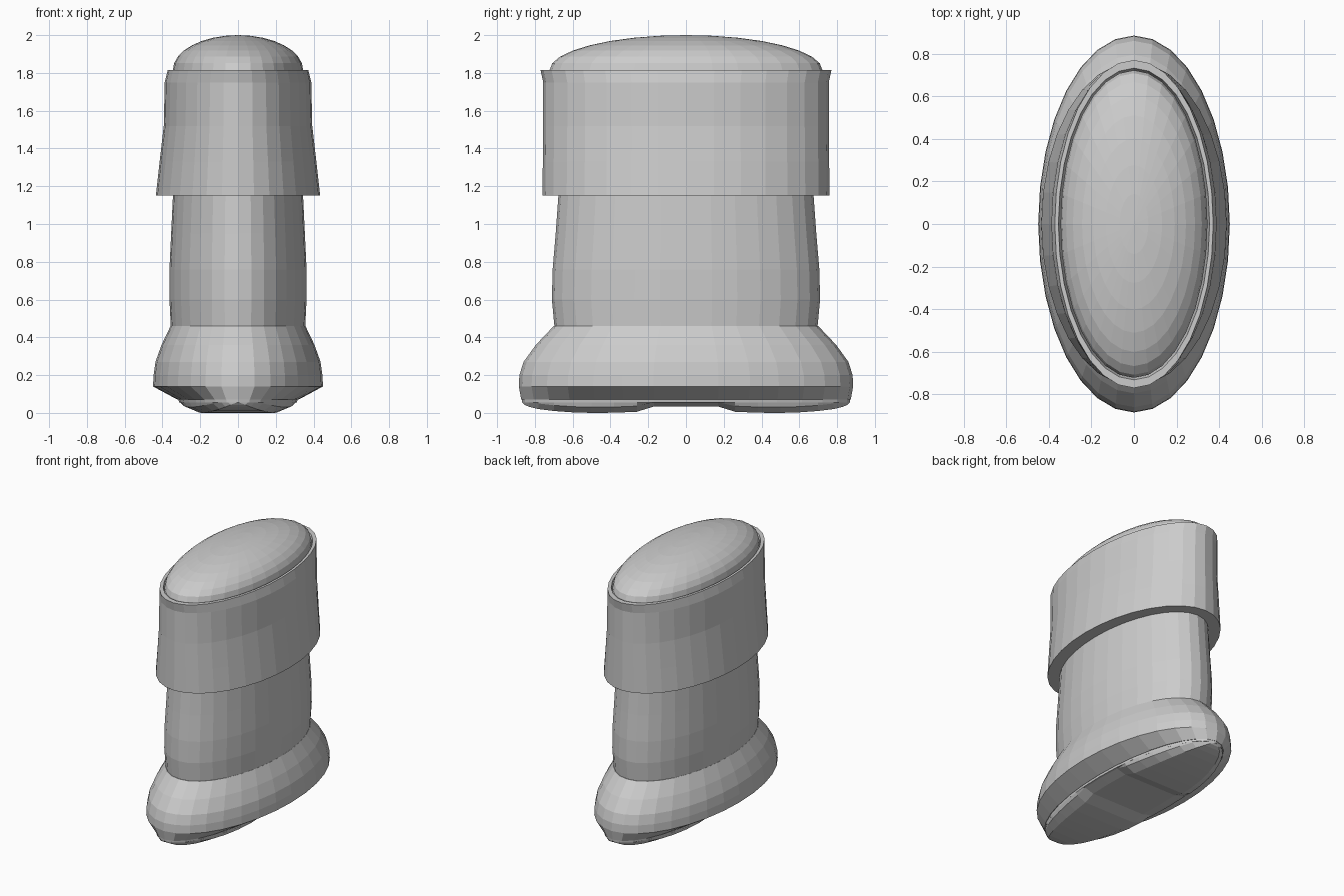
import bpy, bmesh
from math import sin, cos, pi, sqrt

if "Cube" in bpy.data.objects:
    bpy.data.objects.remove(bpy.data.objects["Cube"])

SEG = 32


def finish(bm, name):
    bmesh.ops.remove_doubles(bm, verts=bm.verts, dist=0.0005)
    bmesh.ops.recalc_face_normals(bm, faces=bm.faces)
    me = bpy.data.meshes.new(name)
    bm.to_mesh(me)
    bm.free()
    ob = bpy.data.objects.new(name, me)
    bpy.context.collection.objects.link(ob)
    return ob


def loft(name, rings, cap=True, closed=False):
    """Skin elliptical rings given as (z, x radius, y radius)."""
    bm = bmesh.new()
    loops = []
    for z, rx, ry in rings:
        loops.append([bm.verts.new((rx * cos(2 * pi * i / SEG), ry * sin(2 * pi * i / SEG), z))
                      for i in range(SEG)])
    pairs = list(zip(loops, loops[1:]))
    if closed:
        pairs.append((loops[-1], loops[0]))
    for a, b in pairs:
        for i in range(SEG):
            j = (i + 1) % SEG
            bm.faces.new((a[i], a[j], b[j], b[i]))
    if cap and not closed:
        bm.faces.new(loops[0])
        bm.faces.new(loops[-1])
    return finish(bm, name)


# central column
loft("column", [(0.44, .355, .695), (0.6, .363, .71), (0.76, .363, .706),
                (0.95, .354, .69), (1.16, .344, .675)])

# flared foot
loft("foot", [(0.07, .32, .872), (0.14, .45, .885), (0.20, .447, .882), (0.27, .437, .86),
              (0.36, .405, .795), (0.46, .357, .70)])

# wide upper sleeve with a shallow groove inside the rim
loft("sleeve", [(1.15, .435, .76), (1.33, .415, .758), (1.52, .393, .756), (1.75, .388, .756),
                (1.815, .372, .77), (1.815, .355, .732), (1.76, .345, .715), (1.15, .34, .67)],
     closed=True)

# domed cap
dome = [(1.76, .345, .722), (1.815, .345, .722)]
for k in range(1, 9):
    t = k / 8 * pi / 2
    dome.append((1.815 + .185 * sin(t), max(.345 * cos(t), .002), max(.722 * cos(t), .004)))
loft("cap", dome)

# sole rim
loft("sole_rim", [(0.055, .312, .868), (0.075, .316, .87)])


# sole with two pads and a raised arch
def sole_section(bm, y, z):
    w = sqrt(max(0, 1 - (y / .868) ** 2))
    row = [(-.312 * w, .056), (-.30 * w, min(.056, z + .03)), (-.225 * w, z),
           (.225 * w, z), (.30 * w, min(.056, z + .03)), (.312 * w, .056)]
    return [bm.verts.new((x, y, h)) for x, h in row]


half = [(.17, .034), (.26, .006), (.38, .001), (.5, 0), (.6, .003), (.7, .01),
        (.78, .02), (.83, .032), (.855, .043), (.868, .056)]
stations = [(-y, z) for y, z in reversed(half)] + [(0, .034)] + half
bm = bmesh.new()
rows = [sole_section(bm, y, z) for y, z in stations]
for a, b in zip(rows, rows[1:]):
    for i in range(6):
        j = (i + 1) % 6
        bm.faces.new((a[i], a[j], b[j], b[i]))
bmesh.ops.dissolve_degenerate(bm, dist=0.0005, edges=bm.edges)
finish(bm, "sole")
